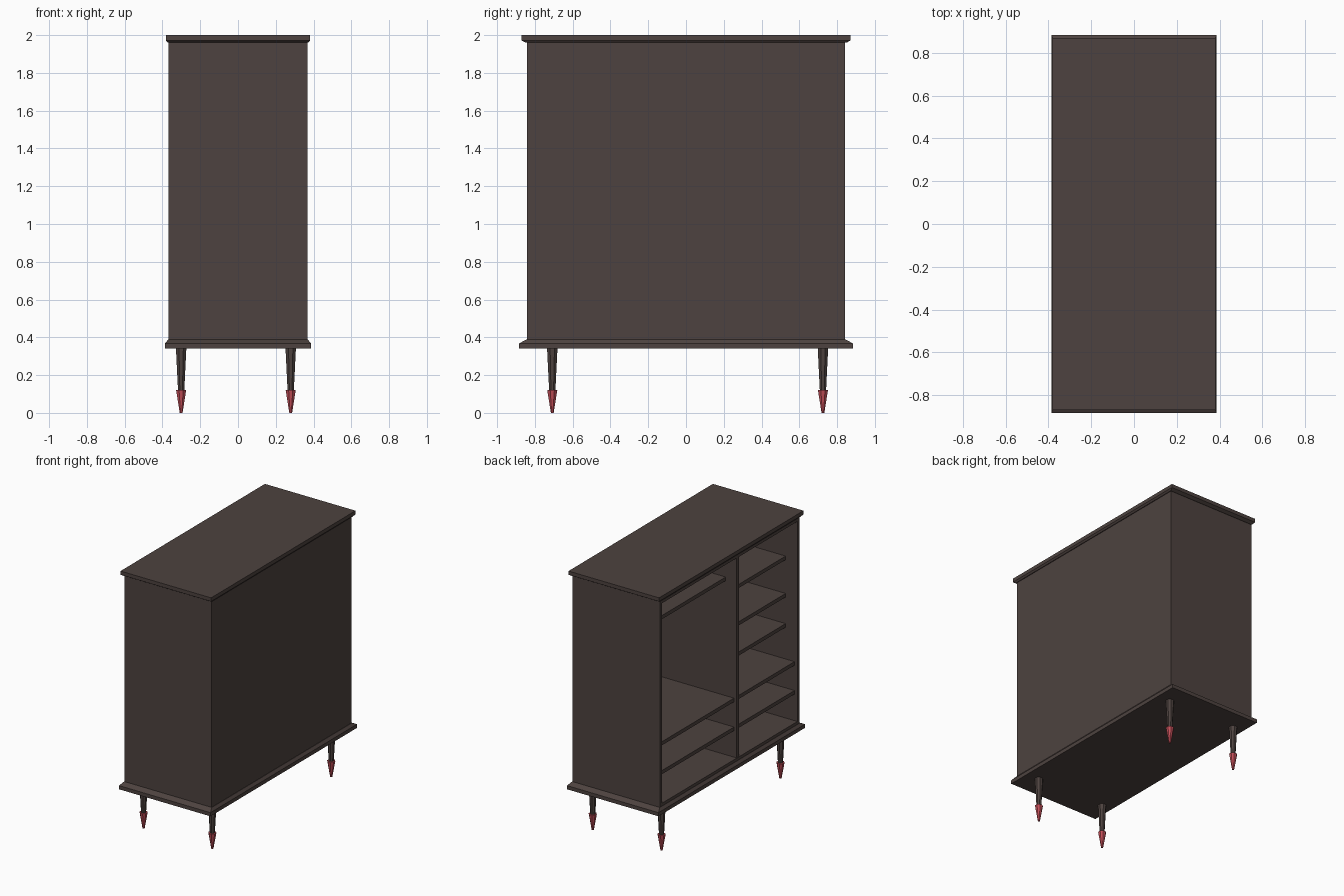
import bpy, bmesh, math

if "Cube" in bpy.data.objects:
    bpy.data.objects.remove(bpy.data.objects["Cube"])


def material(name, rgb):
    m = bpy.data.materials.new(name)
    m.diffuse_color = (*rgb, 1)
    m.use_nodes = True
    m.node_tree.nodes["Principled BSDF"].inputs["Base Color"].default_value = m.diffuse_color
    return m


WOOD = material("dark_wood", (0.075, 0.055, 0.05))
RED = material("red_tip", (0.54, 0.077, 0.098))


def loft(name, rings, mat):
    """Skin a stack of equal-length rings and cap both ends."""
    bm = bmesh.new()
    loops = [[bm.verts.new(p) for p in ring] for ring in rings]
    n = len(loops[0])
    for a, b in zip(loops, loops[1:]):
        for i in range(n):
            j = (i + 1) % n
            bm.faces.new((a[i], a[j], b[j], b[i]))
    bm.faces.new(loops[0][::-1])
    bm.faces.new(loops[-1])
    bmesh.ops.recalc_face_normals(bm, faces=bm.faces)
    me = bpy.data.meshes.new(name)
    bm.to_mesh(me)
    bm.free()
    me.materials.append(mat)
    ob = bpy.data.objects.new(name, me)
    bpy.context.collection.objects.link(ob)
    return ob


def rect(hx, hy, z):
    return [(-hx, -hy, z), (hx, -hy, z), (hx, hy, z), (-hx, hy, z)]


def circle(x, y, r, z, n=8):
    return [(x + r * math.cos(math.tau * (i + 0.5) / n),
             y + r * math.sin(math.tau * (i + 0.5) / n), z) for i in range(n)]


def box(name, x0, x1, y0, y1, z0, z1):
    return loft(name, [[(x0, y0, z), (x1, y0, z), (x1, y1, z), (x0, y1, z)]
                       for z in (z0, z1)], WOOD)


# Moulded plinth and top slab
loft("base_plinth", [rect(0.386, 0.883, 0.34), rect(0.386, 0.883, 0.368),
                     rect(0.370, 0.846, 0.388)], WOOD)
loft("top_slab", [rect(0.372, 0.850, 1.96), rect(0.382, 0.870, 1.972),
                  rect(0.382, 0.870, 2.0)], WOOD)

# Carcass, open on the -x side
box("back_panel", 0.335, 0.367, -0.843, 0.843, 0.38, 1.965)
for s, side in ((-1, "front"), (1, "rear")):
    y0, y1 = sorted((s * 0.815, s * 0.843))
    box(side + "_side_panel", -0.369, 0.335, y0, y1, 0.38, 1.965)
box("floor_panel", -0.369, 0.335, -0.815, 0.815, 0.38, 0.41)
box("ceiling_panel", -0.369, 0.335, -0.815, 0.815, 1.935, 1.965)
box("divider", -0.365, 0.335, -0.118, -0.086, 0.41, 1.935)

# Shelves: (front edge x, top height); upper ones are set further back
T = 0.028
for i, (x, z) in enumerate([(-0.275, 1.765), (-0.345, 0.86), (-0.345, 0.64)]):
    box(f"wide_shelf_{i}", x, 0.335, -0.086, 0.815, z - T, z)
for i, (x, z) in enumerate([(-0.27, 1.645), (-0.27, 1.36), (-0.27, 1.13),
                            (-0.345, 0.86), (-0.345, 0.64)]):
    box(f"narrow_shelf_{i}", x, 0.335, -0.815, -0.118, z - T, z)

# Tapered legs with flared red tips
for x, lr in ((-0.301, "left"), (0.279, "right")):
    for y, fb in ((-0.708, "front"), (0.725, "rear")):
        loft(f"{fb}_{lr}_leg", [circle(x, y, 0.018, 0.12),
                                circle(x, y, 0.030, 0.345)], WOOD)
        loft(f"{fb}_{lr}_leg_tip", [circle(x, y, 0.008, 0.0),
                                    circle(x, y, 0.029, 0.122)], RED)
